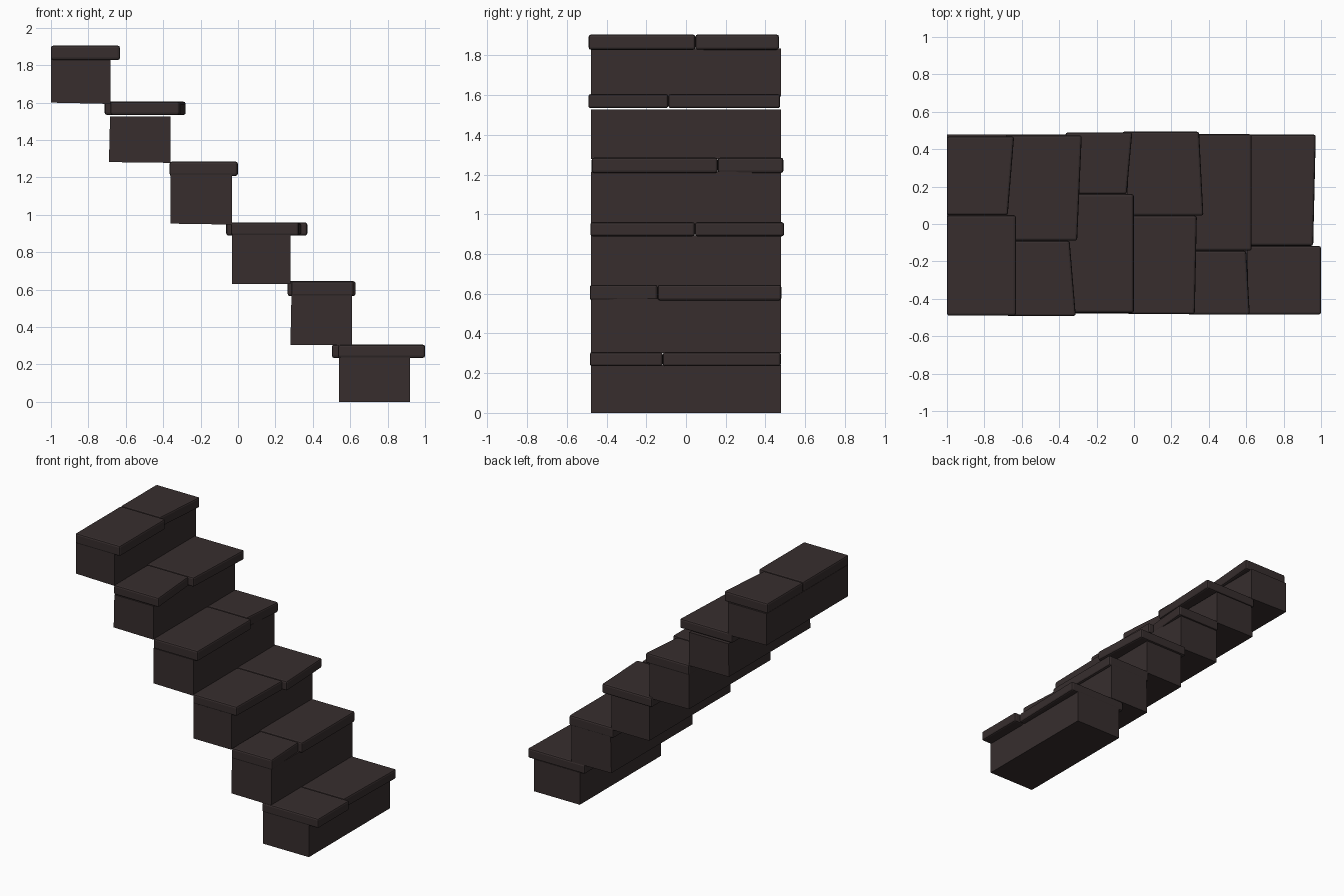
import bpy, bmesh

if "Cube" in bpy.data.objects:
    bpy.data.objects.remove(bpy.data.objects["Cube"])

stone = bpy.data.materials.new("dark brown stone")
stone.diffuse_color = (0.038, 0.027, 0.027, 1)
stone.use_nodes = True
stone.node_tree.nodes["Principled BSDF"].inputs["Base Color"].default_value = stone.diffuse_color


def prism(name, bottom, top, bevel=0.0):
    """Closed box between two four-point rings of (x, y, z)."""
    bm = bmesh.new()
    lo = [bm.verts.new(p) for p in bottom]
    hi = [bm.verts.new(p) for p in top]
    bm.faces.new(lo[::-1])
    bm.faces.new(hi)
    for i in range(4):
        j = (i + 1) % 4
        bm.faces.new((lo[i], lo[j], hi[j], hi[i]))
    bmesh.ops.recalc_face_normals(bm, faces=bm.faces[:])
    if bevel:
        bmesh.ops.bevel(bm, geom=bm.edges[:], offset=bevel, segments=2,
                        profile=0.5, affect='EDGES')
    mesh = bpy.data.meshes.new(name)
    bm.to_mesh(mesh)
    bm.free()
    mesh.materials.append(stone)
    ob = bpy.data.objects.new(name, mesh)
    bpy.context.collection.objects.link(ob)
    return ob


# Riser blocks: back x, front x, z bottom back, z bottom front, z top
blocks = [
    (-1.00, -0.683, 1.60, 1.593, 1.835),
    (-0.69, -0.362, 1.282, 1.278, 1.527),
    (-0.36, -0.033, 0.953, 0.948, 1.215),
    (-0.033, 0.28, 0.63, 0.63, 0.893),
    (0.28, 0.61, 0.305, 0.302, 0.575),
    (0.54, 0.92, 0.0, 0.0, 0.24),
]
for n, (xb, xf, zb, zf, zt) in enumerate(blocks, 1):
    y = 0.479
    lean = 0.006 if n in (2, 5) else 0
    prism(f"riser_block_{n}",
          [(xb, -y, zb), (xf, -y, zf), (xf, y, zf), (xb, y, zb)],
          [(xb + lean, -y, zt), (xf, -y, zt), (xf, y, zt), (xb + lean, y, zt)])

# Tread slabs: z bottom, z top, y min, y seam, y max,
# near half (back x, front x at end, front x at seam),
# far half (back x, front x at seam, front x at end)
treads = [
    (1.828, 1.905, -0.490, 0.047, 0.468, (-1.0, -0.631, -0.631), (-1.0, -0.675, -0.641)),
    (1.534, 1.605, -0.492, -0.089, 0.474, (-0.682, -0.311, -0.344), (-0.713, -0.304, -0.279)),
    (1.208, 1.285, -0.475, 0.160, 0.490, (-0.366, -0.001, -0.001), (-0.366, -0.039, -0.009)),
    (0.889, 0.960, -0.482, 0.045, 0.494, (-0.037, 0.325, 0.336), (-0.063, 0.371, 0.348)),
    (0.566, 0.645, -0.484, -0.143, 0.480, (0.285, 0.619, 0.600), (0.265, 0.629, 0.629)),
    (0.235, 0.306, -0.484, -0.117, 0.478, (0.535, 1.0, 1.0), (0.502, 0.958, 0.972)),
]
for n, (z0, z1, y0, ys, y1, near, far) in enumerate(treads, 1):
    for side, ya, yb, (xb, xa, xc) in (("near", y0, ys, near), ("far", ys, y1, far)):
        ring = [(xb, ya), (xa, ya), (xc, yb), (xb, yb)]
        prism(f"tread_slab_{n}_{side}",
              [(x, y, z0) for x, y in ring],
              [(x, y, z1) for x, y in ring], bevel=0.012)
